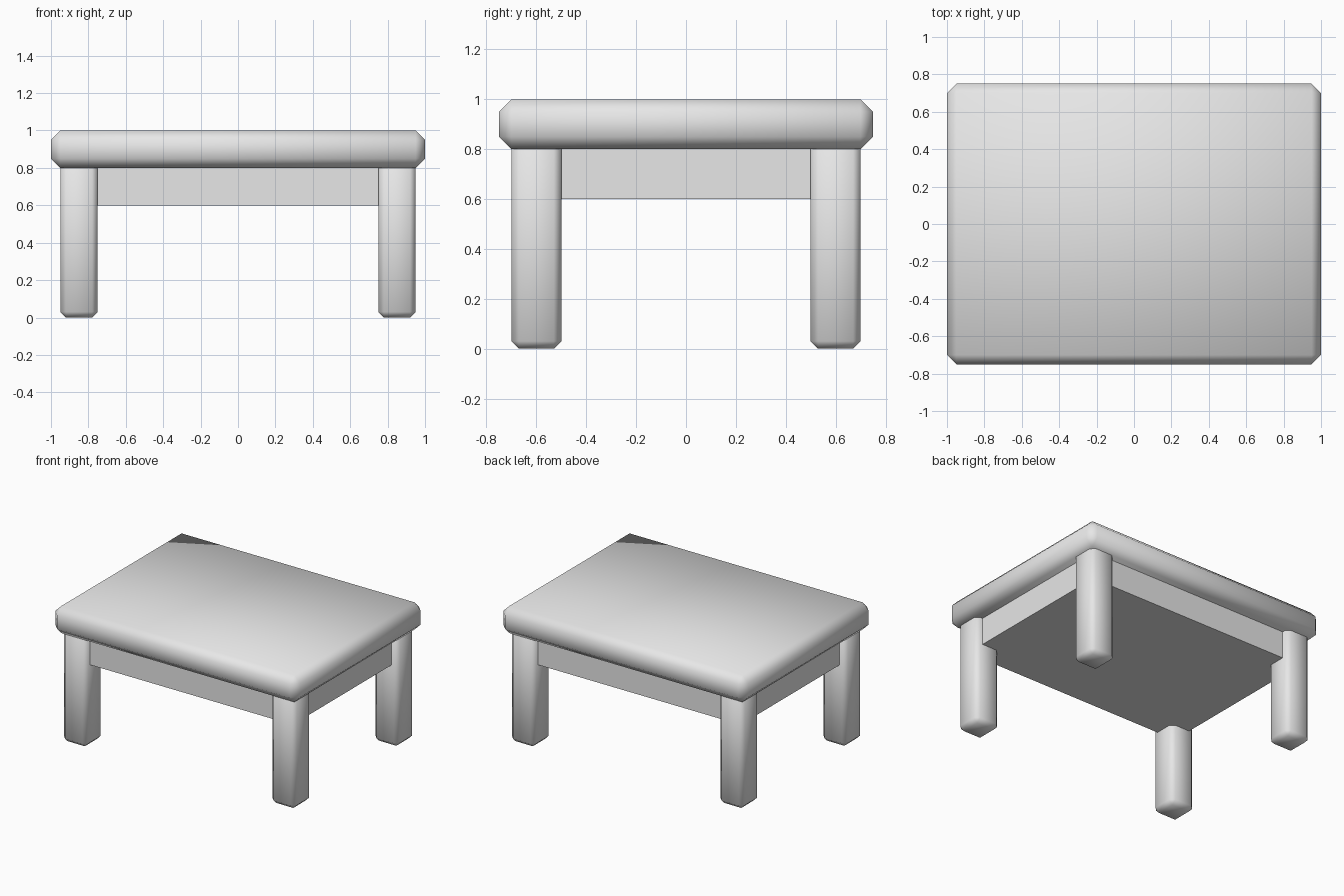
import bpy
import bmesh
from mathutils import Vector

cube = bpy.data.objects.get("Cube")
if cube:
    bpy.data.objects.remove(cube, do_unlink=True)

# One plain grey for the whole table
GREY = (0.8, 0.8, 0.8, 1.0)
grey = bpy.data.materials.new("light_grey")
grey.use_nodes = True
grey.diffuse_color = GREY
grey.node_tree.nodes["Principled BSDF"].inputs["Base Color"].default_value = GREY


def box(name, low, high, chamfer=0.0):
    """Box between two corners, with optional smooth-shaded chamfered edges."""
    low, high = Vector(low), Vector(high)
    centre, size = (low + high) / 2, high - low
    bm = bmesh.new()
    bmesh.ops.create_cube(bm, size=1.0)
    bmesh.ops.scale(bm, vec=size, verts=bm.verts)
    if chamfer:
        bmesh.ops.bevel(bm, geom=bm.edges[:], offset=chamfer, segments=1,
                        affect='EDGES', clamp_overlap=True)
        for face in bm.faces:
            face.smooth = True
    bmesh.ops.recalc_face_normals(bm, faces=bm.faces)
    mesh = bpy.data.meshes.new(name)
    bm.to_mesh(mesh)
    bm.free()
    mesh.materials.append(grey)
    obj = bpy.data.objects.new(name, mesh)
    obj.location = centre
    bpy.context.collection.objects.link(obj)
    return obj


# Thick chamfered top
box("table_top", (-1, -0.75, 0.8), (1, 0.75, 1), chamfer=0.05)

# Solid apron block, set slightly in from the outer leg faces
box("apron", (-0.9, -0.65, 0.6), (0.9, 0.65, 0.82))

# Four square legs, running up into the top
for side, sx in (("left", 1), ("right", -1)):
    for end, sy in (("front", -1), ("back", 1)):
        x, y = sx * 0.85, sy * 0.6
        box(f"{end}_{side}_leg", (x - 0.1, y - 0.1, 0),
            (x + 0.1, y + 0.1, 0.85), chamfer=0.03)
